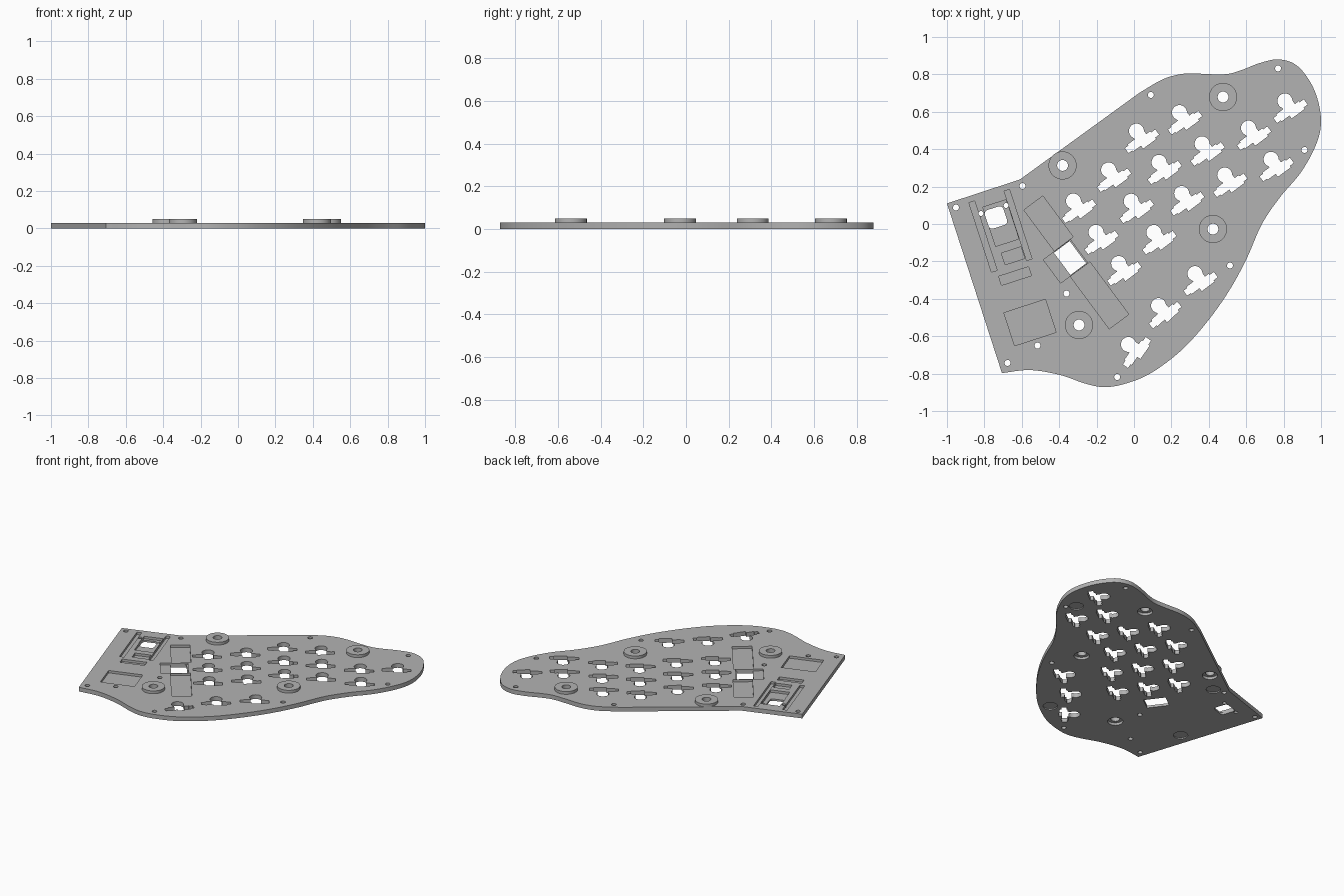
import bpy
import bmesh
import math
from mathutils import Vector

if "Cube" in bpy.data.objects:
    bpy.data.objects.remove(bpy.data.objects["Cube"])

THICK = 0.03      # plate thickness
FLOOR = 0.013     # floor height of the pockets
KEY_ANGLE = 36.6  # tilt of the key field
BOARD_ANGLE = 18  # tilt of the controller area

grey = bpy.data.materials.new("plain grey")
grey.use_nodes = True
grey.diffuse_color = (0.45, 0.45, 0.45, 1)
grey.node_tree.nodes["Principled BSDF"].inputs["Base Color"].default_value = grey.diffuse_color


def prism(bm, points, low, high):
    """Extrude a closed 2D outline between two heights."""
    face = bm.faces.new([bm.verts.new((x, y, low)) for x, y in points])
    face.normal_update()
    if face.normal.z > 0:
        face.normal_flip()
    top = bmesh.ops.extrude_face_region(bm, geom=[face], use_keep_orig=True)
    moved = [g for g in top["geom"] if isinstance(g, bmesh.types.BMVert)]
    bmesh.ops.translate(bm, verts=moved, vec=(0, 0, high - low))


def make_object(name, bm):
    bmesh.ops.recalc_face_normals(bm, faces=bm.faces)
    mesh = bpy.data.meshes.new(name)
    bm.to_mesh(mesh)
    bm.free()
    mesh.materials.append(grey)
    obj = bpy.data.objects.new(name, mesh)
    bpy.context.collection.objects.link(obj)
    return obj


def place(points, centre, degrees):
    """Rotate and move a 2D outline."""
    c, s = math.cos(math.radians(degrees)), math.sin(math.radians(degrees))
    return [(centre[0] + x * c - y * s, centre[1] + x * s + y * c) for x, y in points]


def circle(centre, radius, sides=24):
    turn = 2 * math.pi / sides
    return [(centre[0] + radius * math.cos(i * turn), centre[1] + radius * math.sin(i * turn))
            for i in range(sides)]


def box(centre, width, length, degrees):
    w, h = width / 2, length / 2
    return place([(-w, -h), (w, -h), (w, h), (-w, h)], centre, degrees)


def spline(points, steps=6):
    """Smooth curve through the points, straight at both ends."""
    pts = [Vector(p) for p in points]
    pts = [2 * pts[0] - pts[1]] + pts + [2 * pts[-1] - pts[-2]]
    out = []
    for a, b, c, d in zip(pts, pts[1:], pts[2:], pts[3:]):
        for i in range(steps):
            t = i / steps
            out.append(tuple(0.5 * (2 * b + (c - a) * t + (2 * a - 5 * b + 4 * c - d) * t * t
                                    + (3 * b - a - 3 * c + d) * t ** 3)))
    return out


def cut(target, shapes):
    """Remove prisms, given as (outline, low, high), from the target."""
    bm = bmesh.new()
    for outline, low, high in shapes:
        prism(bm, outline, low, high)
    cutter = make_object("cutter", bm)
    cutter.hide_render = True
    mod = target.modifiers.new("cut", "BOOLEAN")
    mod.operation, mod.solver, mod.object = "DIFFERENCE", "EXACT", cutter
    mod.use_self = True
    bpy.context.view_layer.objects.active = target
    bpy.ops.object.modifier_apply(modifier=mod.name)
    bpy.data.objects.remove(cutter)


# Plate outline: a straight left side and one long flowing edge
edge = [(-0.61, 0.238), (0.027, 0.70), (0.14, 0.767), (0.22, 0.795), (0.30, 0.805),
        (0.476, 0.80), (0.567, 0.82), (0.674, 0.861), (0.775, 0.88), (0.87, 0.848),
        (0.947, 0.751), (0.99, 0.634), (0.998, 0.516), (0.963, 0.40), (0.888, 0.27),
        (0.78, 0.142), (0.684, 0), (0.60, -0.19), (0.503, -0.366), (0.38, -0.537),
        (0.246, -0.682), (0.086, -0.80), (-0.05, -0.855), (-0.16, -0.872),
        (-0.262, -0.853), (-0.396, -0.807), (-0.556, -0.781), (-0.706, -0.797)]
bm = bmesh.new()
prism(bm, [(-1, 0.11), edge[0]] + spline(edge[1:]) + [edge[-1]], 0, THICK)
plate = make_object("base_plate", bm)

# Key socket opening: round head on a stepped bar
head = [(0.04 * math.cos(math.radians(a)), 0.04 * math.sin(math.radians(a)))
        for a in range(-35, 216, 10)]
bar = [(-0.033, -0.03), (-0.08, -0.03), (-0.08, -0.037), (-0.104, -0.037), (-0.104, -0.07),
       (-0.08, -0.07), (-0.08, -0.077), (-0.027, -0.077), (-0.027, -0.097), (0.059, -0.097),
       (0.059, -0.088), (0.086, -0.088), (0.086, -0.053), (0.059, -0.053), (0.059, -0.045),
       (0.033, -0.045)]
keys = [(0.807, 0.658, KEY_ANGLE), (0.326, -0.265, KEY_ANGLE),
        (0.131, -0.436, 43), (-0.03, -0.644, 55)]
for x, y, count in [(-0.324, 0.123, 3), (-0.136, 0.289, 3), (0.013, 0.497, 3),
                    (0.243, 0.596, 3), (0.612, 0.513, 2)]:
    keys += [(x + 0.121 * i, y - 0.167 * i, KEY_ANGLE) for i in range(count)]
openings = [place(head + bar, (x, y), a) for x, y, a in keys]

# Screw holes around the rim
for spot in [(-0.952, 0.088), (0.09, 0.69), (0.77, 0.832), (0.912, 0.396), (0.513, -0.222),
             (-0.09, -0.818), (-0.676, -0.743), (-0.516, -0.65), (-0.361, -0.372),
             (-0.596, 0.203)]:
    openings.append(circle(spot, 0.016))

# Magnet bosses sit over larger bores; feet recesses are underneath
bosses = [(0.476, 0.679), (-0.382, 0.313), (0.422, -0.027), (-0.294, -0.54)]
feet = [(0.863, 0.445), (0.157, -0.66), (-0.736, -0.405), (-0.517, 0.187)]
openings += [circle(p, 0.029) for p in bosses]
cut(plate, [(o, -0.1, 0.1) for o in openings])
cut(plate, [(circle(p, 0.05), -0.1, 0.018) for p in bosses]
    + [(circle(p, 0.047), -0.1, 0.008) for p in feet])

# Pockets in the top face
pockets = [box((-0.457, 0.003), 0.126, 0.272, KEY_ANGLE),
           box((-0.184, -0.382), 0.13, 0.348, KEY_ANGLE),
           box((-0.807, -0.067), 0.032, 0.39, BOARD_ANGLE),
           box((-0.62, -0.005), 0.03, 0.39, BOARD_ANGLE),
           box((-0.712, 0.005), 0.13, 0.22, BOARD_ANGLE),
           box((-0.647, -0.17), 0.11, 0.065, BOARD_ANGLE),
           box((-0.636, -0.278), 0.168, 0.05, BOARD_ANGLE),
           box((-0.556, -0.527), 0.233, 0.185, BOARD_ANGLE)]
cut(plate, [(p, FLOOR, 0.1) for p in pockets])
cut(plate, [(box((-0.366, -0.2), 0.18, 0.155, KEY_ANGLE), FLOOR + 0.004, 0.1)])

# Openings through the pocket floors, the square one with rounded corners
rounded = [(0.032 * sx + 0.02 * math.cos(math.radians(a + t)),
            0.032 * sy + 0.02 * math.sin(math.radians(a + t)))
           for sx, sy, a in [(1, 1, 0), (-1, 1, 90), (-1, -1, 180), (1, -1, 270)]
           for t in (0, 30, 60, 90)]
cut(plate, [(box((-0.342, -0.182), 0.105, 0.148, KEY_ANGLE), -0.1, 0.1),
            (place(rounded, (-0.738, 0.035), BOARD_ANGLE), -0.1, 0.1),
            (circle((-0.818, 0.056), 0.013, 16), -0.1, 0.1),
            (circle((-0.684, 0.099), 0.013, 16), -0.1, 0.1)])

# Raised ring bosses
for i, (x, y) in enumerate(bosses):
    bm = bmesh.new()
    prism(bm, circle((x, y), 0.075, 48), THICK - 0.002, 0.05)
    ring = make_object(f"boss_ring_{i + 1}", bm)
    cut(ring, [(circle((x, y), 0.029), -0.1, 0.1)])

# Smooth the curved walls and keep the sharp edges
for obj in [o for o in bpy.context.collection.objects if o.name.startswith(("base", "boss"))]:
    bpy.ops.object.select_all(action="DESELECT")
    obj.select_set(True)
    bpy.context.view_layer.objects.active = obj
    bpy.ops.object.shade_smooth_by_angle(angle=math.radians(30))
